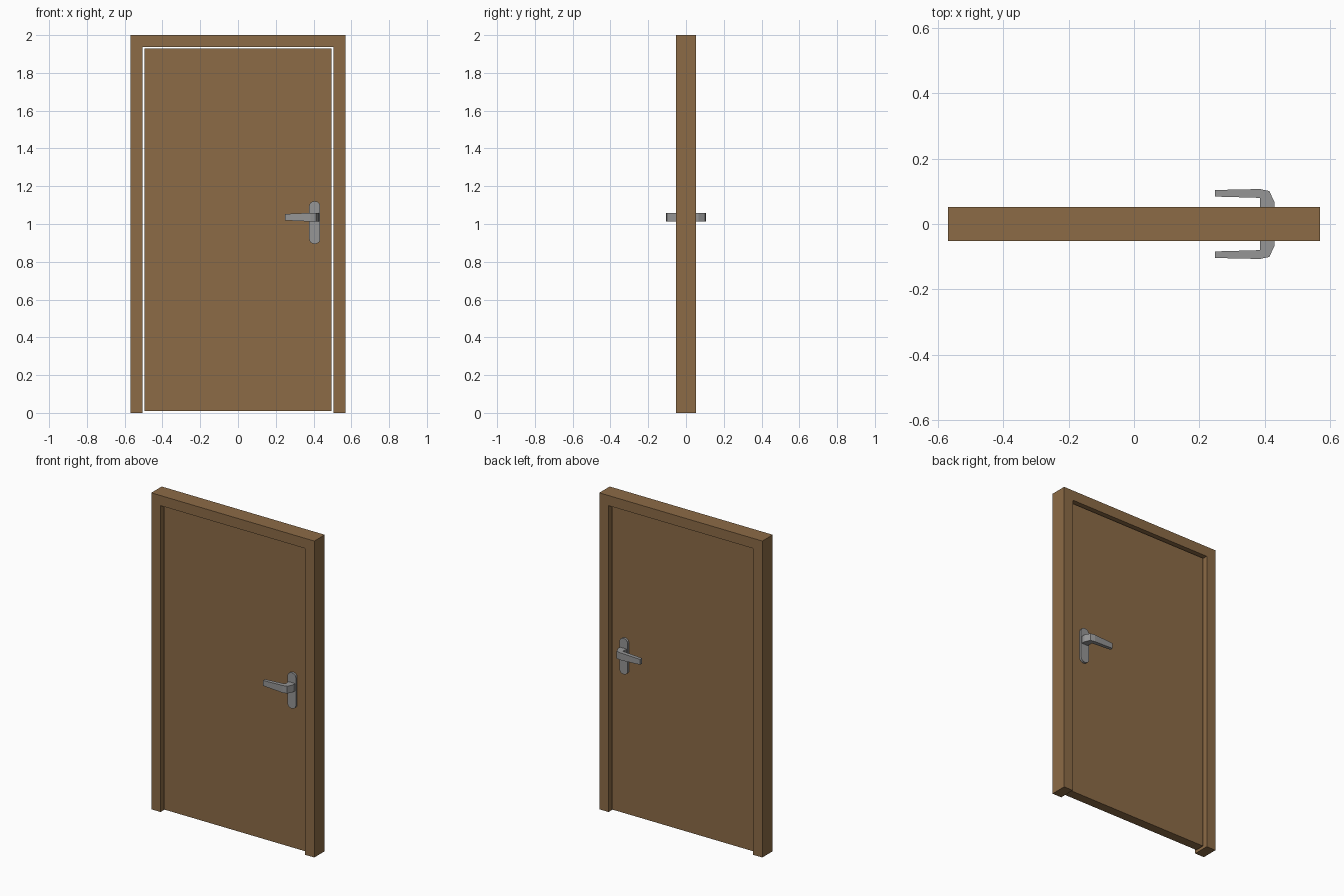
import bpy
import bmesh
import math

if "Cube" in bpy.data.objects:
    bpy.data.objects.remove(bpy.data.objects["Cube"])


def material(name, rgb):
    m = bpy.data.materials.new(name)
    m.diffuse_color = (*rgb, 1)
    m.use_nodes = True
    m.node_tree.nodes["Principled BSDF"].inputs["Base Color"].default_value = m.diffuse_color
    return m


WOOD = material("brown_wood", (0.262, 0.147, 0.061))
METAL = material("grey_metal", (0.305, 0.305, 0.305))


def finish(name, bm, mat):
    bmesh.ops.recalc_face_normals(bm, faces=bm.faces[:])
    me = bpy.data.meshes.new(name)
    bm.to_mesh(me)
    bm.free()
    me.materials.append(mat)
    ob = bpy.data.objects.new(name, me)
    bpy.context.collection.objects.link(ob)
    return ob


def prism(lower, upper):
    """Closed solid between two matching outlines."""
    bm = bmesh.new()
    a = [bm.verts.new(p) for p in lower]
    b = [bm.verts.new(p) for p in upper]
    bm.faces.new(a)
    bm.faces.new(b)
    n = len(a)
    for i in range(n):
        j = (i + 1) % n
        bm.faces.new((a[i], a[j], b[j], b[i]))
    return bm


def slab(name, outline, y0, y1, mat):
    """Extrude an x-z outline along y."""
    return finish(name, prism([(x, y0, z) for x, z in outline],
                              [(x, y1, z) for x, z in outline]), mat)


# Frame: one upside-down U
W, w, top = 0.57, 0.505, 1.936
slab("door_frame", [(-W, 0), (-W, 2), (W, 2), (W, 0),
                    (w, 0), (w, top), (-w, top), (-w, 0)], -0.052, 0.052, WOOD)

# Door leaf, recessed on both sides
D = 0.03
slab("door_leaf", [(-0.495, 0.01), (-0.495, 1.929), (0.495, 1.929), (0.495, 0.01)],
     -D, D, WOOD)

# Handle plate outline with faceted round ends
plate = []
for centre, start in ((1.097, 0), (0.918, math.pi)):
    for i in range(7):
        t = start + math.pi * i / 6
        plate.append((0.406 + 0.029 * math.cos(t), centre + 0.024 * math.sin(t)))

# Lever profile seen from above (x, distance from door centre)
lever = [(0.385, 0.04), (0.385, 0.080), (0.248, 0.084), (0.248, 0.104),
         (0.385, 0.107), (0.414, 0.101), (0.430, 0.067), (0.430, 0.04)]


def half_height(x):
    return 0.017 + 0.006 * min(1, (x - 0.248) / 0.137)


# Plate and lever on each side
for side, s in (("front", -1), ("back", 1)):
    slab(side + "_handle_plate", plate, s * (D - 0.002), s * 0.044, METAL)
    low = [(x, s * y, 1.036 - half_height(x)) for x, y in lever]
    high = [(x, s * y, 1.036 + half_height(x)) for x, y in lever]
    finish(side + "_lever", prism(low, high), METAL)
